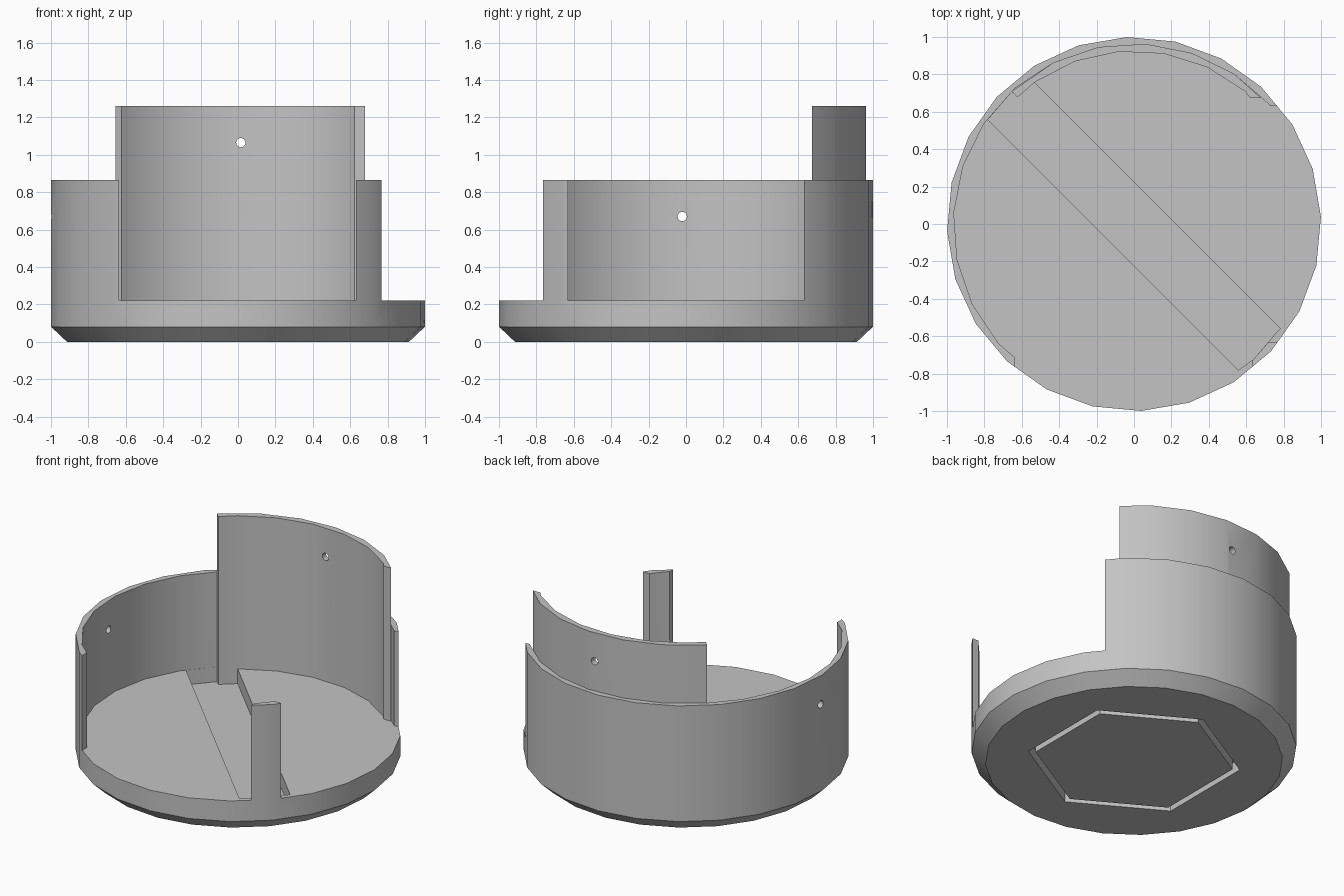
import bpy, bmesh, math
from math import radians, cos, sin

if "Cube" in bpy.data.objects:
    bpy.data.objects.remove(bpy.data.objects["Cube"], do_unlink=True)

grey = bpy.data.materials.new("plain_grey")
grey.use_nodes = True
grey.diffuse_color = (0.55, 0.55, 0.55, 1)
grey.node_tree.nodes["Principled BSDF"].inputs["Base Color"].default_value = (0.55, 0.55, 0.55, 1)

STEP = 15                      # 24-sided rounds
FLOOR, SLOT, RIM, TOP = 0.22, 0.12, 0.865, 1.26
R_IN, TURN_IN = 0.965, 11.4    # bore radius and its facet offset


def polar(r, deg):
    return (r * cos(radians(deg)), r * sin(radians(deg)))


def ngon(r, n, turn):
    return [polar(r, turn + i * 360 / n) for i in range(n)]


def loft(name, levels):
    """Closed solid through matching outlines, given as (outline, z) pairs."""
    bm = bmesh.new()
    rings = [[bm.verts.new((x, y, z)) for x, y in pts] for pts, z in levels]
    n = len(rings[0])
    bm.faces.new(rings[0][::-1])
    bm.faces.new(rings[-1])
    for low, high in zip(rings, rings[1:]):
        for i in range(n):
            j = (i + 1) % n
            bm.faces.new((low[i], low[j], high[j], high[i]))
    bmesh.ops.recalc_face_normals(bm, faces=bm.faces)
    mesh = bpy.data.meshes.new(name)
    bm.to_mesh(mesh)
    bm.free()
    mesh.materials.append(grey)
    obj = bpy.data.objects.new(name, mesh)
    bpy.context.collection.objects.link(obj)
    return obj


def prism(name, pts, z0, z1):
    return loft(name, [(pts, z0), (pts, z1)])


def box(name, x0, x1, y0, y1, z0, z1):
    return prism(name, [(x0, y0), (x1, y0), (x1, y1), (x0, y1)], z0, z1)


def select(obj):
    bpy.ops.object.select_all(action='DESELECT')
    obj.select_set(True)
    bpy.context.view_layer.objects.active = obj


def cut(obj, cutter):
    mod = obj.modifiers.new("cut", 'BOOLEAN')
    mod.operation, mod.solver, mod.object = 'DIFFERENCE', 'EXACT', cutter
    select(obj)
    bpy.ops.object.modifier_apply(modifier=mod.name)
    bpy.data.objects.remove(cutter, do_unlink=True)


def pin_hole(axis, across, z):
    """Round cutter through the back wall (y) or the left-hand wall (x)."""
    hole = prism("pin_hole", ngon(0.025, 16, 0), 0.7, 1.2)
    if axis == 'y':
        hole.rotation_euler.x = radians(-90)
        hole.location = (across, 0, z)
    else:
        hole.rotation_euler.y = radians(-90)
        hole.location = (0, across, z)
    bpy.context.view_layer.update()
    return hole


# Chamfered base and outer wall in one round body
outer = ngon(1, 24, 2.2)
body = loft("base_and_outer_wall", [(ngon(0.915, 24, 2.2), 0), (outer, 0.08), (outer, RIM)])
cut(body, prism("bore", ngon(R_IN, 24, TURN_IN), FLOOR, 1.1))

# Front and side openings, leaving a corner post
cut(body, box("front_opening", -0.635, 0.632, -1.2, 0, FLOOR, 1.1))
cut(body, box("side_opening", 0, 1.2, -0.632, 0.632, FLOOR, 1.1))

# Diagonal slot in the floor
slot = [p for a in (0, 180)
        for p in (polar(0.96, a + 125.5), polar(R_IN, a + 131.4), polar(0.96, a + 144.5))]
cut(body, prism("floor_slot", slot, SLOT, 0.4))

# Hexagonal groove under the base
groove = prism("groove", ngon(0.66, 6, 30), -0.1, 0.08)
cut(groove, prism("groove_core", ngon(0.615, 6, 30), -0.2, 0.2))
cut(body, groove)
cut(body, pin_hole('x', -0.02, 0.67))

# Tall inner wall at the back, reaching down into the slot
outside = [(-0.655, 0.708)] + [polar(R_IN, 116.4 - i * STEP) for i in range(5)] + [(0.68, 0.673)]
inside = [(0.622, 0.673)] + [polar(0.925, 50 + i * STEP) for i in range(6)] + [(-0.622, 0.678)]
wall = prism("tall_back_wall", outside + inside, SLOT, TOP)
cut(wall, pin_hole('y', 0.015, 1.065))

for part in (body, wall):
    select(part)
    bpy.ops.object.shade_smooth_by_angle(angle=radians(30))
